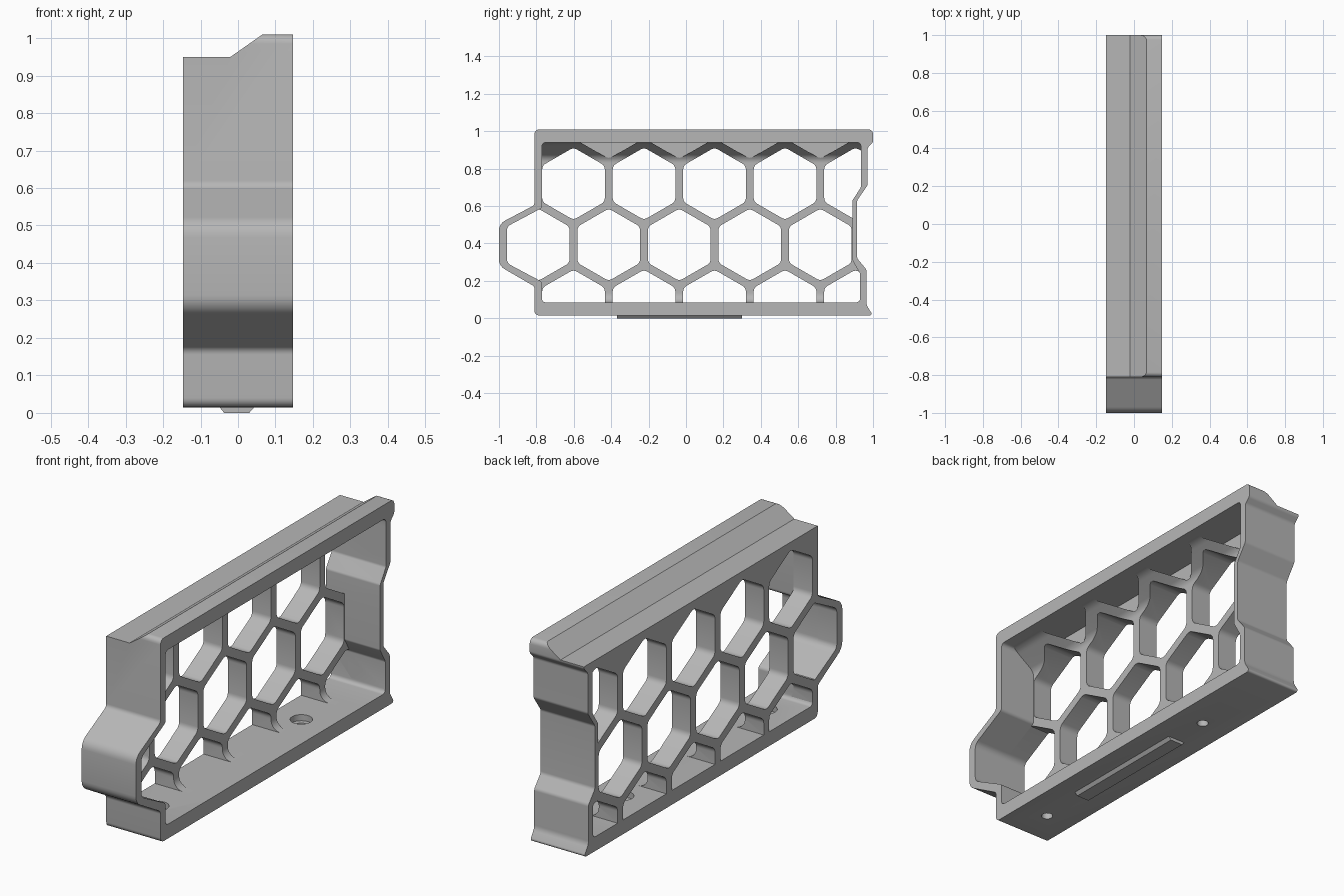
import bpy, bmesh, math
from mathutils import Vector

cube = bpy.data.objects.get("Cube")
if cube:
    bpy.data.objects.remove(cube)

grey = bpy.data.materials.new("plain grey")
grey.use_nodes = True
grey.diffuse_color = (0.47, 0.47, 0.47, 1)
grey.node_tree.nodes["Principled BSDF"].inputs["Base Color"].default_value = (0.47, 0.47, 0.47, 1)

HALF = 0.147      # half width of the frame
WEB = -0.045      # front plane of the honeycomb web
PITCH = 0.377     # honeycomb spacing
ROW = PITCH * math.sqrt(3) / 2


def rounded(points, radius, steps=5):
    """Round each corner of a polygon; a third value overrides the radius."""
    out = []
    n = len(points)
    for i, p in enumerate(points):
        r = p[2] if len(p) > 2 else radius
        c = Vector(p[:2])
        a = Vector(points[i - 1][:2]) - c
        b = Vector(points[(i + 1) % n][:2]) - c
        half = a.angle(b) / 2
        t = min(r / math.tan(half), 0.48 * min(a.length, b.length))
        if r == 0 or t < 1e-4:
            out.append(c)
            continue
        r = t * math.tan(half)
        mid = c + (a.normalized() + b.normalized()).normalized() * (r / math.sin(half))
        start = c + a.normalized() * t - mid
        end = c + b.normalized() * t - mid
        turn = start.angle_signed(end)
        for k in range(steps + 1):
            ang = -turn * k / steps
            cs, sn = math.cos(ang), math.sin(ang)
            out.append(mid + Vector((start.x * cs - start.y * sn, start.x * sn + start.y * cs)))
    return out


def prism(name, outlines, axis, low, high):
    """Extrude outlines along x (outline in y, z) or along y (outline in x, z)."""
    bm = bmesh.new()
    for outline in outlines:
        def at(p, d):
            return (d, p[0], p[1]) if axis == "x" else (p[0], d, p[1])
        face = bm.faces.new([bm.verts.new(at(p, low)) for p in outline])
        moved = bmesh.ops.extrude_face_region(bm, geom=[face])["geom"]
        shift = (high - low, 0, 0) if axis == "x" else (0, high - low, 0)
        bmesh.ops.translate(bm, vec=shift, verts=[v for v in moved if isinstance(v, bmesh.types.BMVert)])
    bmesh.ops.recalc_face_normals(bm, faces=bm.faces)
    mesh = bpy.data.meshes.new(name)
    bm.to_mesh(mesh)
    bm.free()
    obj = bpy.data.objects.new(name, mesh)
    bpy.context.collection.objects.link(obj)
    mesh.materials.append(grey)
    return obj


def combine(obj, tool, operation):
    """Apply a boolean and remove the tool."""
    mod = obj.modifiers.new("boolean", "BOOLEAN")
    mod.operation = operation
    mod.solver = "EXACT"
    mod.object = tool
    bpy.ops.object.select_all(action="DESELECT")
    bpy.context.view_layer.objects.active = obj
    obj.select_set(True)
    bpy.ops.object.modifier_apply(modifier=mod.name)
    bpy.data.objects.remove(tool)


def hexagon(y, z):
    r = 0.335 / math.sqrt(3)
    ring = [(y + r * math.sin(k * math.pi / 3), z + r * math.cos(k * math.pi / 3)) for k in range(6)]
    return rounded(ring, 0.035, 4)


# Outer frame silhouette, seen from the side
outer = rounded([
    (-0.81, 0.015), (1, 0.015, 0.01), (0.965, 0.07, 0.05), (0.965, 0.26), (0.915, 0.32),
    (0.915, 0.63), (0.97, 0.71), (0.97, 0.91), (1, 0.94), (1, 1.01),
    (-0.81, 1.01), (-0.81, 0.605), (-1, 0.505, 0.06), (-1, 0.28, 0.06), (-0.81, 0.17)], 0.025)
frame = prism("honeycomb_frame", [outer], "x", -HALF, HALF)

# Stepped top with a sloping ridge
step = [(-0.2, -0.1), (0.2, -0.1), (0.2, 1.1), (0.14, 1.01), (0.065, 1.01), (-0.02, 0.95), (-0.2, 0.95)]
step[3:4] = [(0.2, 1.011), (0.067, 1.011)]
step.pop(2)
step.remove((0.065, 1.01))
combine(frame, prism("top_cutter", [step], "y", -1.2, 1.2), "INTERSECT")

# Inside outline, shared by the recess and by the honeycomb openings
inside = rounded([
    (-0.77, 0.085), (0.93, 0.085), (0.93, 0.24), (0.89, 0.31), (0.89, 0.63),
    (0.935, 0.7), (0.935, 0.94), (-0.77, 0.94), (-0.77, 0.59),
    (-0.958, 0.49, 0.04), (-0.958, 0.295, 0.04), (-0.77, 0.195)], 0.02)

# Recess open toward the left side, filleted into floor and roof
recess = prism("recess_cutter", [inside], "x", -0.3, 0.3)
section = rounded([(0.25, 0.085, 0), (WEB, 0.085, 0.05), (WEB, 0.86, 0.05),
                   (0.07, 0.94, 0.1), (0.25, 0.94, 0)], 0.05, 7)
combine(recess, prism("recess_section", [section], "y", -1.2, 1.2), "INTERSECT")
combine(frame, recess, "DIFFERENCE")

# Honeycomb openings through the web
cells = []
for row in (-1, 0, 1):
    first = -0.79 if row == 0 else -0.79 + PITCH / 2
    cells += [hexagon(first + PITCH * k, 0.393 + ROW * row) for k in range(5)]
openings = prism("opening_cutter", cells, "x", -0.25, 0.25)
combine(openings, prism("opening_limit", [inside], "x", -0.3, 0.3), "INTERSECT")
combine(frame, openings, "DIFFERENCE")

# Blind pockets under the roof, continuing the pattern
pockets = prism("pocket_cutter", [hexagon(-0.79 + PITCH * k, 0.393 + 2 * ROW) for k in range(1, 5)],
                "x", WEB + 0.001, 0.25)
combine(pockets, prism("pocket_limit", [inside], "x", -0.3, 0.3), "INTERSECT")
combine(frame, pockets, "DIFFERENCE")

# Countersunk screw holes in the floor
for y in (-0.62, 0.49):
    for r, low, high in ((0.026, -0.1, 0.2), (0.05, 0.055, 0.2)):
        bpy.ops.mesh.primitive_cylinder_add(vertices=24, radius=r, depth=high - low,
                                            location=(0, y, (low + high) / 2))
        hole = bpy.context.object
        hole.data.materials.append(grey)
        combine(frame, hole, "DIFFERENCE")

# Chamfered locating rail under the floor
rail = prism("bottom_rail", [[(-0.037, 0), (0.03, 0), (0.044, 0.016), (-0.05, 0.016)]], "y", -0.37, 0.3)

for obj in (frame, rail):
    bpy.ops.object.select_all(action="DESELECT")
    bpy.context.view_layer.objects.active = obj
    obj.select_set(True)
    bpy.ops.object.shade_smooth_by_angle(angle=math.radians(25))
